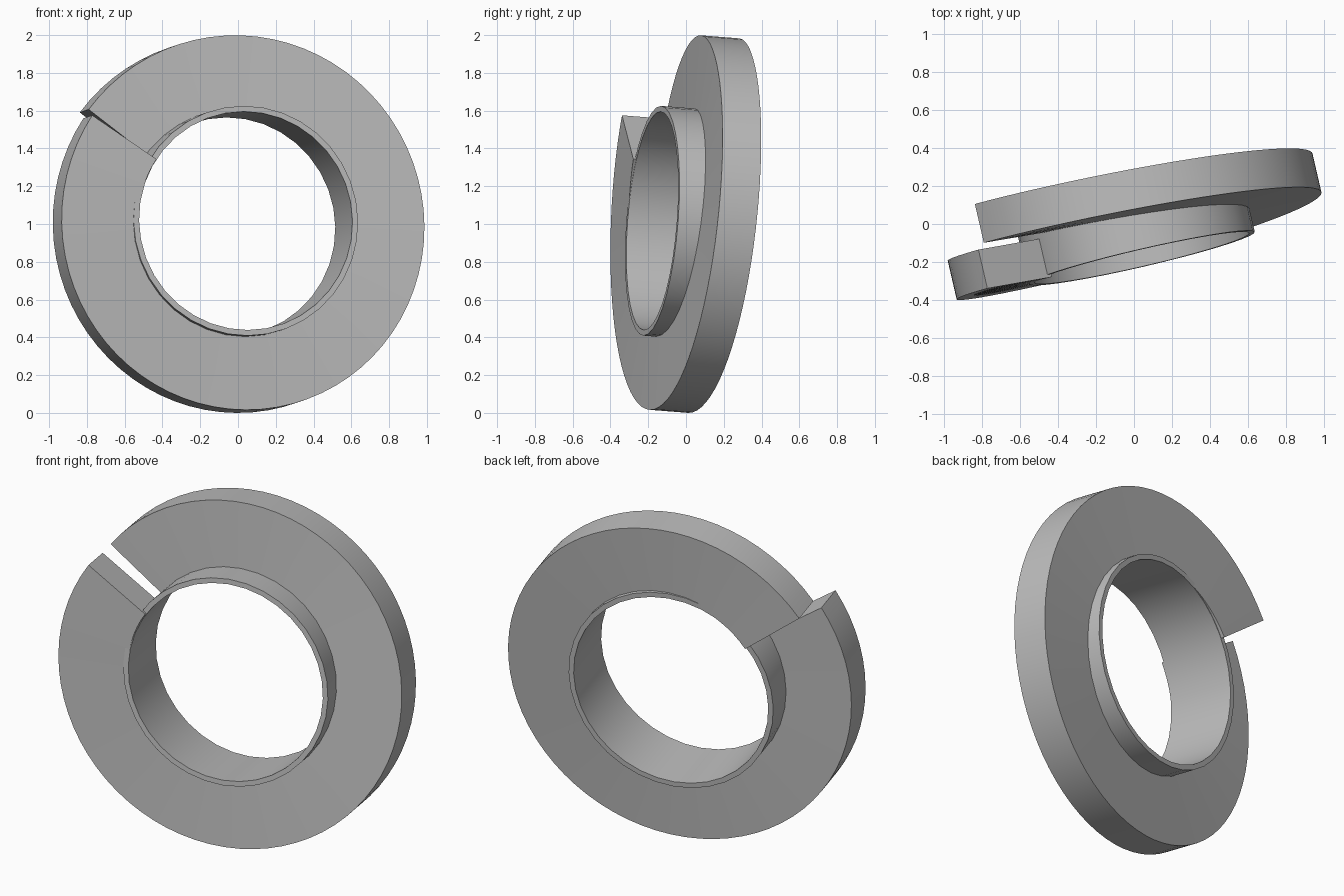
import bpy, bmesh, math
from mathutils import Matrix, Vector

if "Cube" in bpy.data.objects:
    bpy.data.objects.remove(bpy.data.objects["Cube"], do_unlink=True)

steel = bpy.data.materials.new("plain_grey")
steel.use_nodes = True
grey = (0.5, 0.5, 0.5, 1)
steel.diffuse_color = grey
steel.node_tree.nodes["Principled BSDF"].inputs["Base Color"].default_value = grey

# Shared tilted frame: local z is the bore axis, pointing to the front
YAW, LEAN = math.radians(13), math.radians(4.4)
u = Vector((math.cos(YAW), math.sin(YAW), 0))
a = Vector((math.sin(YAW) * math.cos(LEAN), -math.cos(YAW) * math.cos(LEAN), math.sin(LEAN)))
FRAME = Matrix((u, a.cross(u), a)).transposed().to_4x4()
FRAME.translation = (0, 0, 1.003)


def sweep(name, inner, outer, thick, front, pitch, start, turn, steps, closed):
    """Sweep a rectangular section around the axis, drifting back by pitch."""
    bm = bmesh.new()
    rings = []
    for i in range(steps if closed else steps + 1):
        t = i / steps
        ang = math.radians(start + turn * t)
        z = front - pitch * t
        section = ((inner, z), (outer, z), (outer, z - thick), (inner, z - thick))
        rings.append([bm.verts.new((r * math.cos(ang), r * math.sin(ang), h)) for r, h in section])
    pairs = list(zip(rings, rings[1:]))
    if closed:
        pairs.append((rings[-1], rings[0]))
    else:
        bm.faces.new(rings[0])
        bm.faces.new(rings[-1])
    for p, q in pairs:
        for k in range(4):
            n = (k + 1) % 4
            bm.faces.new((p[k], p[n], q[n], q[k]))
    bmesh.ops.recalc_face_normals(bm, faces=bm.faces)
    bm.transform(FRAME)
    mesh = bpy.data.meshes.new(name)
    bm.to_mesh(mesh)
    bm.free()
    mesh.materials.append(steel)
    obj = bpy.data.objects.new(name, mesh)
    bpy.context.collection.objects.link(obj)
    bpy.ops.object.select_all(action="DESELECT")
    obj.select_set(True)
    bpy.context.view_layer.objects.active = obj
    bpy.ops.object.shade_smooth_by_angle(angle=math.radians(30))


# Split flange winding one turn from front to back
sweep("spiral_flange", 0.583, 0.999, 0.21, 0.20, 0.235, 146, 356.5, 72, False)
# Straight sleeve lining the bore
sweep("inner_sleeve", 0.58, 0.61, 0.407, 0.184, 0, 0, 360, 36, True)
